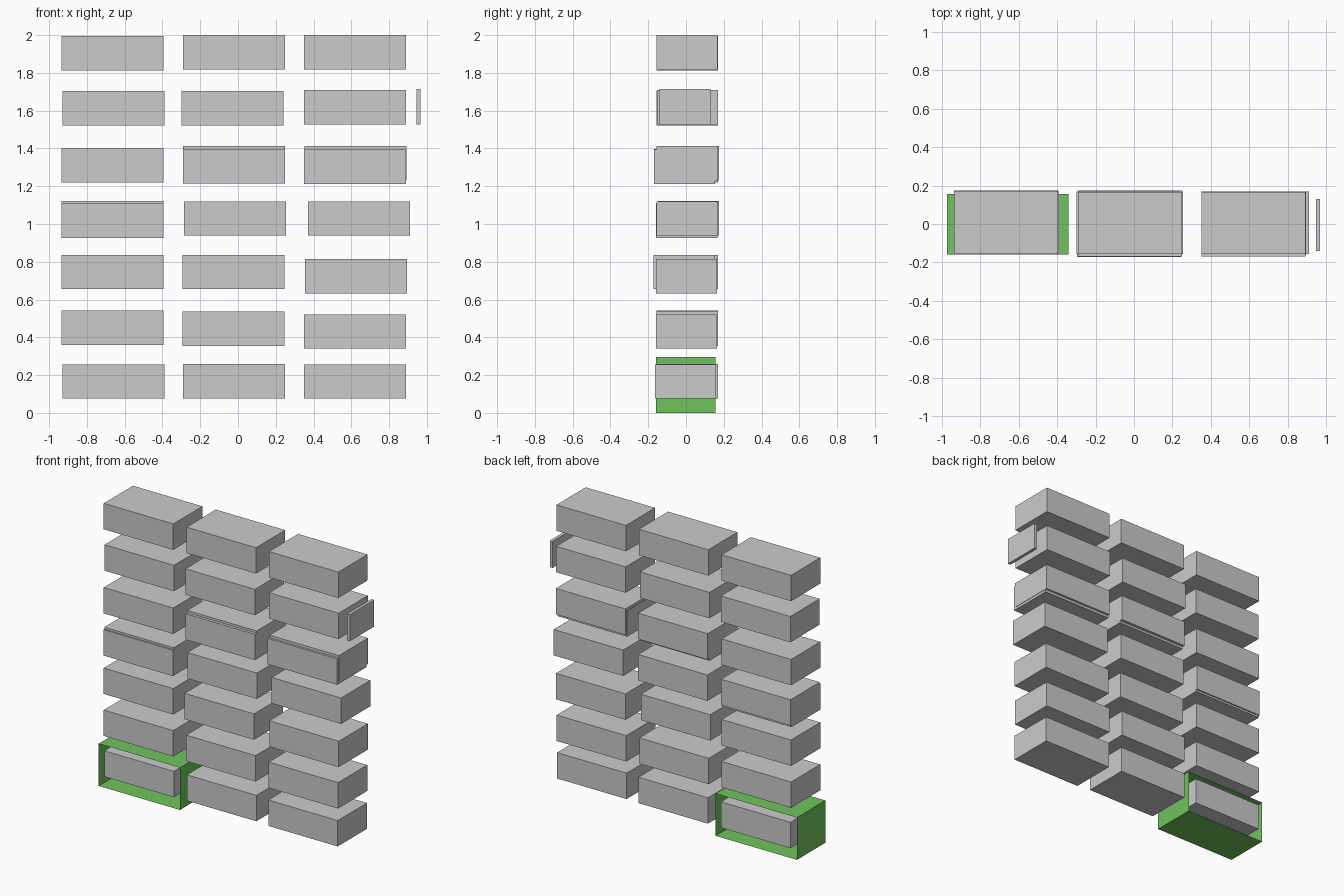
import bpy, bmesh

if "Cube" in bpy.data.objects:
    bpy.data.objects.remove(bpy.data.objects["Cube"])

W, D, H = 0.54, 0.324, 0.182   # size of one block


def mesh_object(name, bm):
    me = bpy.data.meshes.new(name)
    bm.to_mesh(me)
    bm.free()
    ob = bpy.data.objects.new(name, me)
    bpy.context.collection.objects.link(ob)
    return ob


def box(name, x0, y0, z0, w, d, h, open_ends=False):
    bm = bmesh.new()
    bmesh.ops.create_cube(bm, size=1)
    for v in bm.verts:
        v.co = (x0 + (v.co.x + .5) * w, y0 + (v.co.y + .5) * d, z0 + (v.co.z + .5) * h)
    bm.normal_update()
    if open_ends:
        ends = [f for f in bm.faces if abs(f.normal.y) > .9]
        bmesh.ops.delete(bm, geom=ends, context='FACES_ONLY')
    return mesh_object(name, bm)


# loose stack of blocks, bottom row first: (left x, front y, bottom z) per column
rows = [
    [(-.93, -.155, .075), (-.29, -.154, .077), (.35, -.164, .075)],
    [(-.935, -.155, .36), (-.295, -.155, .355), (.35, -.16, .34)],
    [(-.935, -.155, .655), (-.295, -.172, .655), (.355, -.16, .632)],
    [(-.935, -.158, .926), (-.285, -.155, .938), (.37, -.155, .938)],
    [(-.935, -.155, 1.221), (-.29, -.17, 1.215), (.35, -.17, 1.213)],
    [(-.93, -.154, 1.522), (-.30, -.155, 1.522), (.35, -.154, 1.528)],
    [(-.935, -.155, 1.812), (-.29, -.157, 1.818), (.35, -.157, 1.818)],
]
for r, row in enumerate(rows):
    for c, (x, y, z) in enumerate(row):
        box(f"block_{r + 1}_{c + 1}", x, y, z, W, D, H)

# doubled blocks, slightly higher and further back than their partners
for i, (x, y, z) in enumerate([(-.935, -.149, .94), (-.29, -.15, 1.231), (.353, -.155, 1.231)]):
    box(f"doubled_block_{i + 1}", x, y, z, W, D, H)

# thin end plate
box("end_plate", .945, -.14, 1.528, .022, .27, .187)

# open green sleeve around the lowest left block
sleeve = box("green_sleeve", -.972, -.158, 0, .632, .315, .297, open_ends=True)
green = bpy.data.materials.new("green")
green.diffuse_color = (.16, .55, .11, 1)
green.use_nodes = True
green.node_tree.nodes["Principled BSDF"].inputs["Base Color"].default_value = green.diffuse_color
sleeve.data.materials.append(green)
